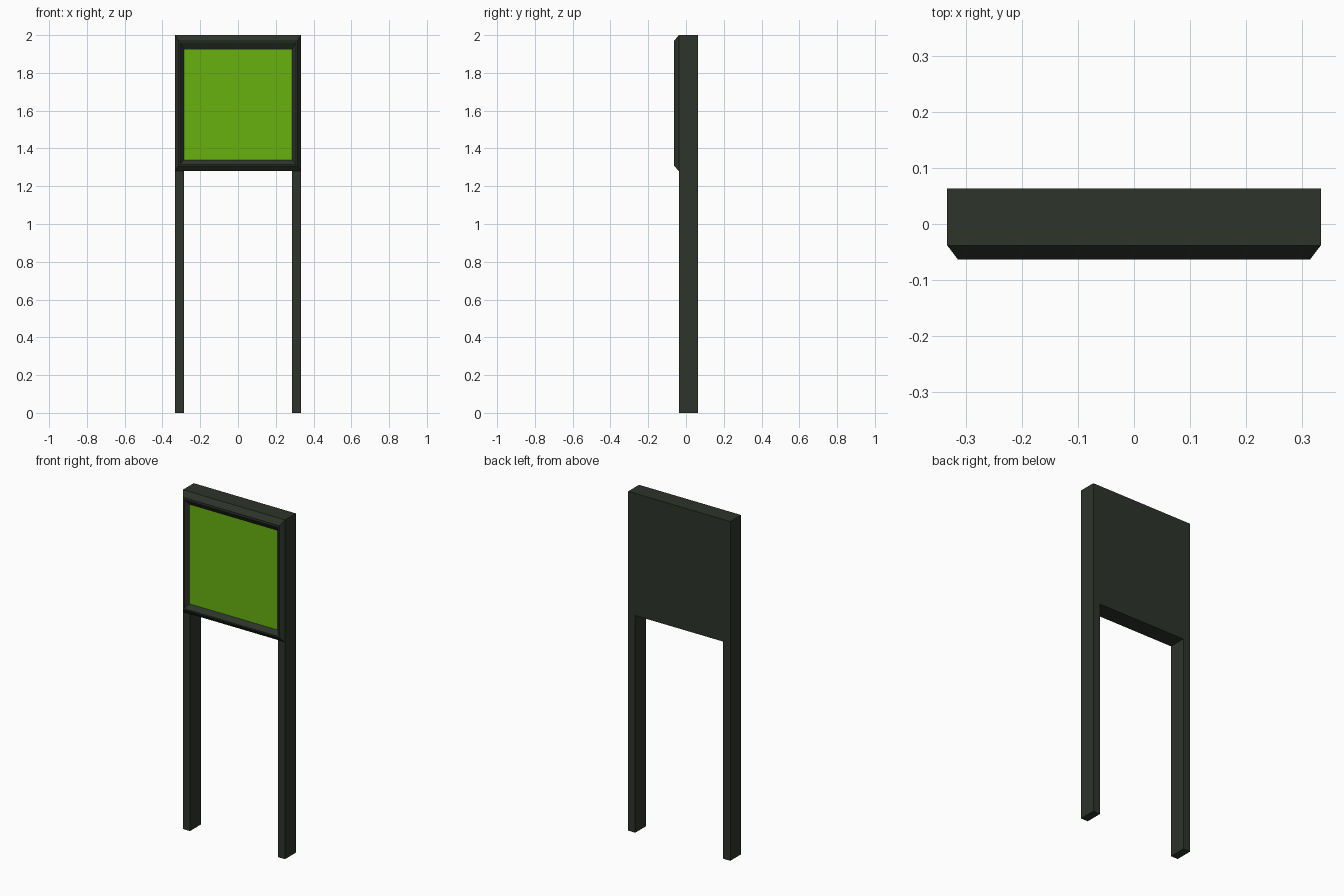
import bpy, bmesh

if "Cube" in bpy.data.objects:
    bpy.data.objects.remove(bpy.data.objects["Cube"])

Y_BACK, Y_FRONT, Y_RIM = 0.063, -0.038, -0.063
HALF_W, Z_LOW, Z_TOP = 0.333, 1.28, 2.0
SCREEN = (0.287, 1.34, 1.925, -0.040)


def material(name, color):
    mat = bpy.data.materials.new(name)
    mat.diffuse_color = color
    mat.use_nodes = True
    mat.node_tree.nodes["Principled BSDF"].inputs["Base Color"].default_value = mat.diffuse_color
    return mat


def finish(bm, name, mat):
    bmesh.ops.recalc_face_normals(bm, faces=bm.faces)
    mesh = bpy.data.meshes.new(name)
    bm.to_mesh(mesh)
    bm.free()
    mesh.materials.append(mat)
    obj = bpy.data.objects.new(name, mesh)
    bpy.context.collection.objects.link(obj)
    return obj


def ring(bm, half_w, z0, z1, y):
    return [bm.verts.new((x, y, z)) for x, z in
            ((-half_w, z0), (half_w, z0), (half_w, z1), (-half_w, z1))]


dark = material("dark_metal", (0.026, 0.034, 0.023, 1))
green = material("green_panel", (0.14, 0.44, 0.005, 1))

# Display housing: concentric rectangles from the back, over the rim, into the recess
bm = bmesh.new()
rings = [ring(bm, *r) for r in (
    (HALF_W, Z_LOW, Z_TOP, Y_BACK),
    (HALF_W, Z_LOW, Z_TOP, Y_FRONT),
    (0.314, 1.308, 1.970, Y_RIM),
    (0.306, 1.316, 1.960, Y_RIM),
    SCREEN)]
bm.faces.new(rings[0])
for a, b in zip(rings, rings[1:]):
    for i in range(4):
        j = (i + 1) % 4
        bm.faces.new((a[i], a[j], b[j], b[i]))
finish(bm, "display_housing", dark)

# Green panel closing the recess
bm = bmesh.new()
bm.faces.new(ring(bm, *SCREEN))
panel = finish(bm, "display_panel", green)
if panel.data.polygons[0].normal.y > 0:
    panel.data.flip_normals()

# Two flat posts under the housing
for side, label in ((-1, "left"), (1, "right")):
    bm = bmesh.new()
    bmesh.ops.create_cube(bm, size=1)
    bmesh.ops.scale(bm, vec=(0.046, Y_BACK - Y_FRONT, Z_LOW), verts=bm.verts)
    bmesh.ops.translate(bm, vec=(side * (HALF_W - 0.023),
                                 (Y_BACK + Y_FRONT) / 2, Z_LOW / 2), verts=bm.verts)
    finish(bm, label + "_post", dark)
